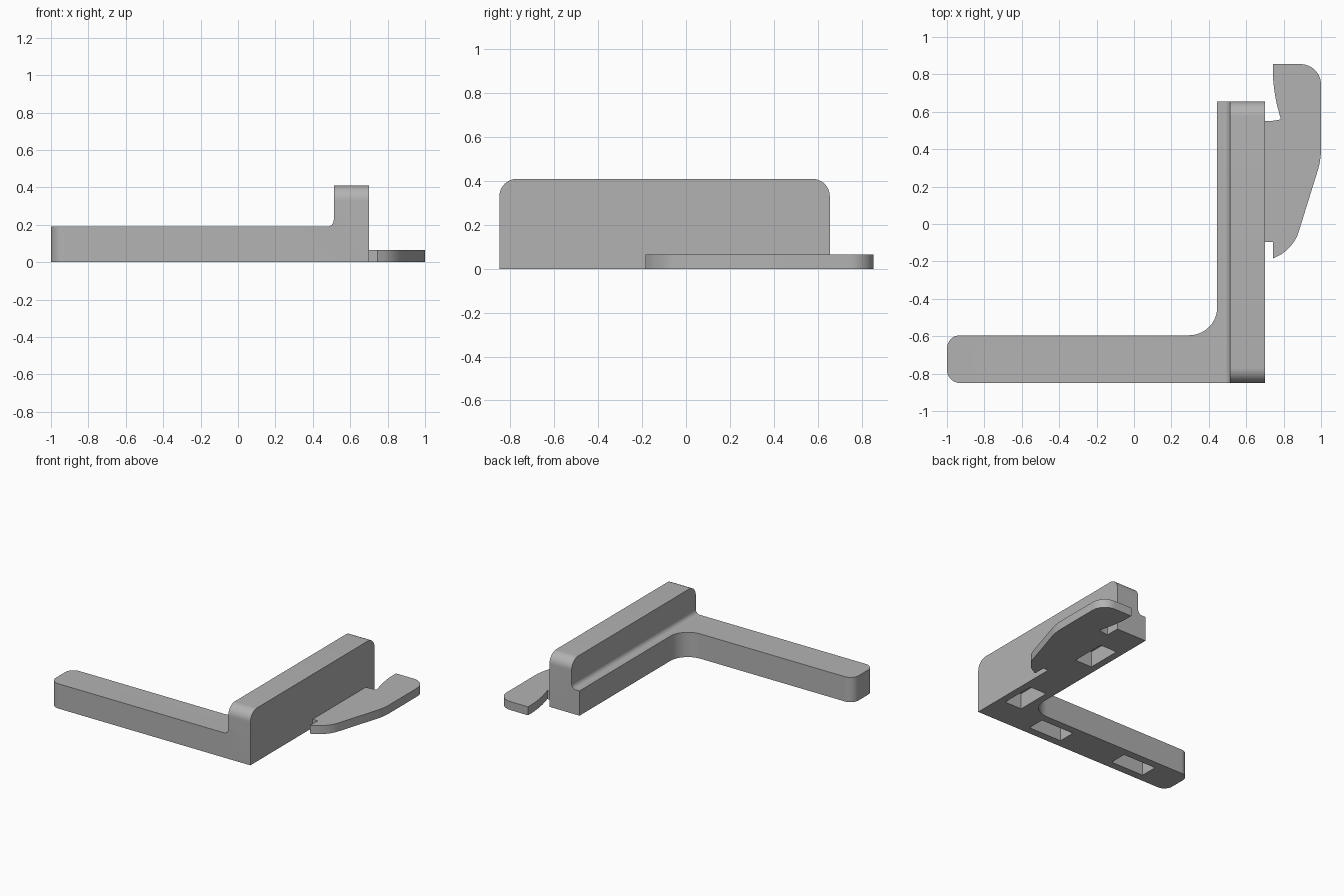
import bpy, bmesh
from math import sin, cos, pi
from mathutils import Vector

if "Cube" in bpy.data.objects:
    bpy.data.objects.remove(bpy.data.objects["Cube"], do_unlink=True)

grey = bpy.data.materials.new("plain grey")
grey.use_nodes = True
grey.diffuse_color = (0.45, 0.45, 0.45, 1)
grey.node_tree.nodes["Principled BSDF"].inputs["Base Color"].default_value = grey.diffuse_color


def rounded(corners, steps=10):
    """Outline from (u, v, radius) corners, with an arc at each rounded one."""
    out = []
    for i, (u, v, r) in enumerate(corners):
        p = Vector((u, v))
        if r == 0:
            out.append(p)
            continue
        a = (Vector(corners[i - 1][:2]) - p).normalized() * r
        b = (Vector(corners[(i + 1) % len(corners)][:2]) - p).normalized() * r
        for k in range(steps + 1):
            t = pi / 2 * k / steps
            out.append(p + a * (1 - sin(t)) + b * (1 - cos(t)))
    return out


def prism(name, corners, axis, low, high):
    """Extrude an outline along x, y or z."""
    place = {"x": lambda u, v, w: (w, u, v),
             "y": lambda u, v, w: (u, w, v),
             "z": lambda u, v, w: (u, v, w)}[axis]
    bm = bmesh.new()
    outline = rounded(corners)
    ends = [[bm.verts.new(place(p.x, p.y, w)) for p in outline] for w in (low, high)]
    for ring in ends:
        bm.faces.new(ring)
    n = len(outline)
    for i in range(n):
        j = (i + 1) % n
        bm.faces.new((ends[0][i], ends[0][j], ends[1][j], ends[1][i]))
    bmesh.ops.recalc_face_normals(bm, faces=bm.faces)
    mesh = bpy.data.meshes.new(name)
    bm.to_mesh(mesh)
    bm.free()
    mesh.materials.append(grey)
    ob = bpy.data.objects.new(name, mesh)
    bpy.context.collection.objects.link(ob)
    return ob


def activate(ob):
    bpy.ops.object.select_all(action='DESELECT')
    ob.select_set(True)
    bpy.context.view_layer.objects.active = ob


def cut(ob, cutter):
    cutter.hide_render = True
    mod = ob.modifiers.new("cut", 'BOOLEAN')
    mod.operation = 'DIFFERENCE'
    mod.solver = 'EXACT'
    mod.object = cutter
    activate(ob)
    bpy.ops.object.modifier_apply(modifier=mod.name)
    bpy.data.objects.remove(cutter, do_unlink=True)


def box(x, y, z0, z1, dx, dy):
    return prism("pocket_cutter", [(x - dx, y - dy, 0), (x + dx, y - dy, 0),
                                   (x + dx, y + dy, 0), (x - dx, y + dy, 0)], "z", z0, z1)


# L-shaped body at full wall height
front, back, top, arm_top = -0.85, 0.655, 0.41, 0.19
body = prism("angle_body", [(-1, front, 0.07), (0.70, front, 0), (0.70, back, 0),
                            (0.445, back, 0), (0.445, -0.595, 0.15), (-1, -0.595, 0.07)],
             "z", 0, top)

# Lower the arm and ledge, leaving a filleted upright wall
cut(body, prism("step_cutter", [(-1.2, arm_top, 0), (0.512, arm_top, 0.035),
                                (0.512, 0.6, 0), (-1.2, 0.6, 0)], "y", -1, 1))

# Round the two top corners of the wall
r = 0.08
for end, side in ((front, -1), (back, 1)):
    arc = [(end + side * r * (cos(t) - 1), top - r + r * sin(t), 0)
           for t in (pi / 2 * k / 12 for k in range(13))]
    outer = [(end - side * r, top + 0.1, 0), (end + side * 0.1, top + 0.1, 0),
             (end + side * 0.1, top - r, 0)]
    cut(body, prism("corner_cutter", arc + outer, "x", 0.4, 0.8))

# Rectangular pockets under the body, two along each leg
for y in (-0.49, 0.27):
    cut(body, box(0.572, y, -0.1, 0.12, 0.072, 0.135))
for x in (0.145, -0.60):
    cut(body, box(x, -0.7225, -0.1, 0.12, 0.14, 0.067))

# Flat hooked tab on the side of the wall
tab = prism("hooked_tab", [(0.70, -0.095, 0), (0.742, -0.095, 0), (0.742, -0.185, 0),
                           (0.853, -0.13, 0.085), (1, 0.342, 0.055), (1, 0.855, 0.11),
                           (0.742, 0.855, 0), (0.742, 0.72, 0.1), (0.785, 0.56, 0),
                           (0.745, 0.55, 0.03), (0.70, 0.55, 0)], "z", 0, 0.065)

for ob in (body, tab):
    activate(ob)
    bpy.ops.object.shade_smooth_by_angle(angle=pi / 6)
